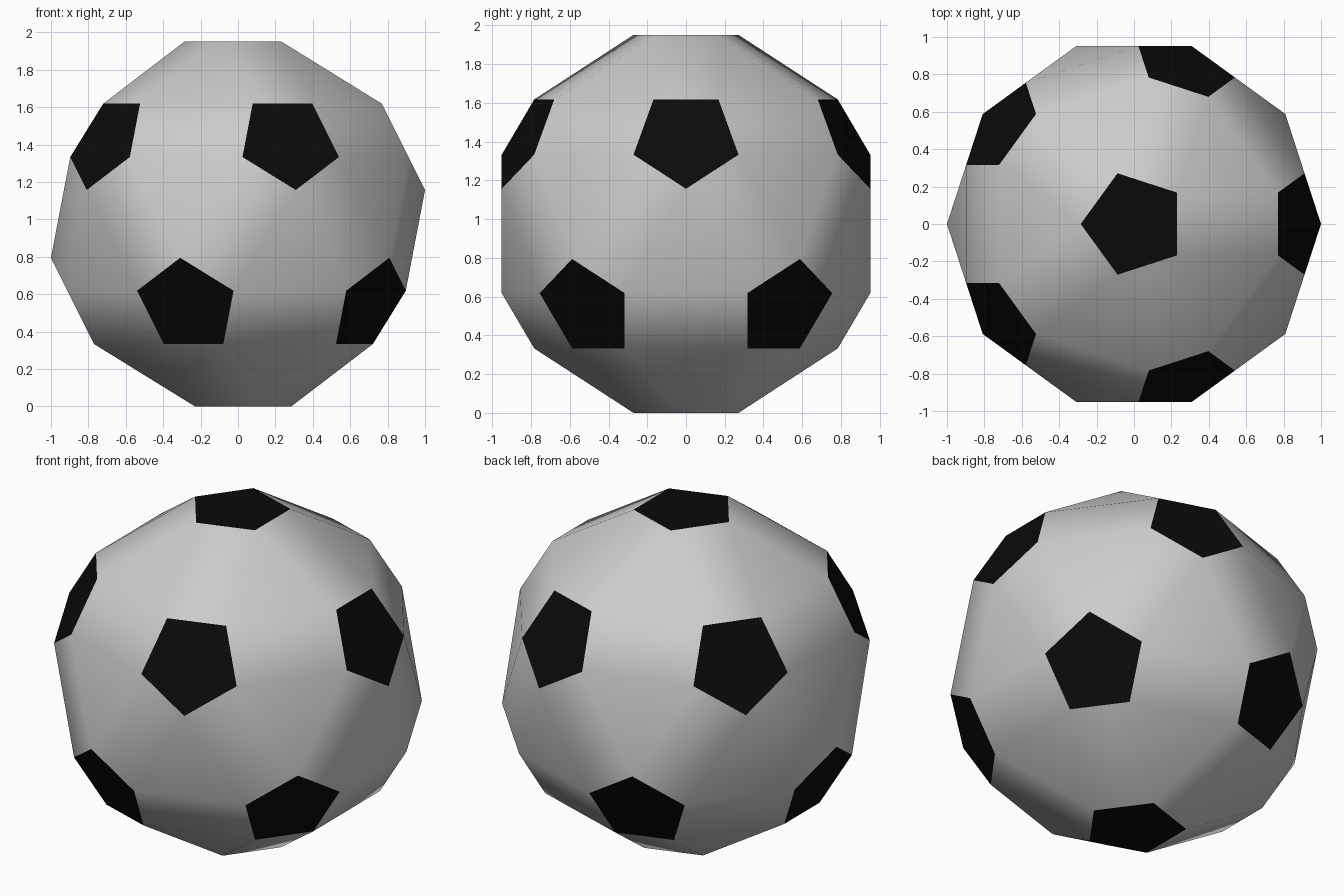
import bpy, bmesh
from math import radians, atan, cos, sin, pi
from mathutils import Matrix, Vector

if "Cube" in bpy.data.objects:
    bpy.data.objects.remove(bpy.data.objects["Cube"])

H = 0.9755                          # centre to pentagon panel
R = (1 - H * 0.8 ** 0.5) / 0.2 ** 0.5   # pentagon radius giving a width of 2
TILT = atan(2)                      # angle between neighbouring pentagons

# One pentagon on top, five tilted around it, the other six are opposite
top = [Vector((R * cos(pi + k * radians(72)), R * sin(pi + k * radians(72)), H))
       for k in range(5)]
frames = [Matrix.Identity(3)]
for k in range(5):
    frames.append(Matrix.Rotation(k * radians(72), 3, 'Z')
                  @ Matrix.Rotation(TILT, 3, 'Y') @ Matrix.Rotation(pi, 3, 'Z'))
points = [s * (m @ p) for s in (1, -1) for m in frames for p in top]


def panels(name, black):
    """Hull around all pentagons, keeping only the black or the grey faces."""
    bm = bmesh.new()
    for p in points:
        bm.verts.new(p + Vector((0, 0, H)))
    bmesh.ops.convex_hull(bm, input=bm.verts[:])
    bmesh.ops.dissolve_limit(bm, angle_limit=radians(1), verts=bm.verts[:], edges=bm.edges[:])
    drop = [f for f in bm.faces if (len(f.verts) == 5) != black]
    bmesh.ops.delete(bm, geom=drop, context='FACES')
    bmesh.ops.recalc_face_normals(bm, faces=bm.faces[:])
    for f in bm.faces:
        if f.normal.dot(f.calc_center_median() - Vector((0, 0, H))) < 0:
            f.normal_flip()
        f.smooth = not black
    me = bpy.data.meshes.new(name)
    bm.to_mesh(me)
    bm.free()
    ob = bpy.data.objects.new(name, me)
    bpy.context.collection.objects.link(ob)
    return ob


# Smooth grey shell and flat black pentagons
panels("ball_shell", False)
pentagons = panels("black_pentagons", True)
mat = bpy.data.materials.new("black")
mat.diffuse_color = (0.003, 0.003, 0.003, 1)
mat.use_nodes = True
mat.node_tree.nodes["Principled BSDF"].inputs["Base Color"].default_value = mat.diffuse_color
pentagons.data.materials.append(mat)
